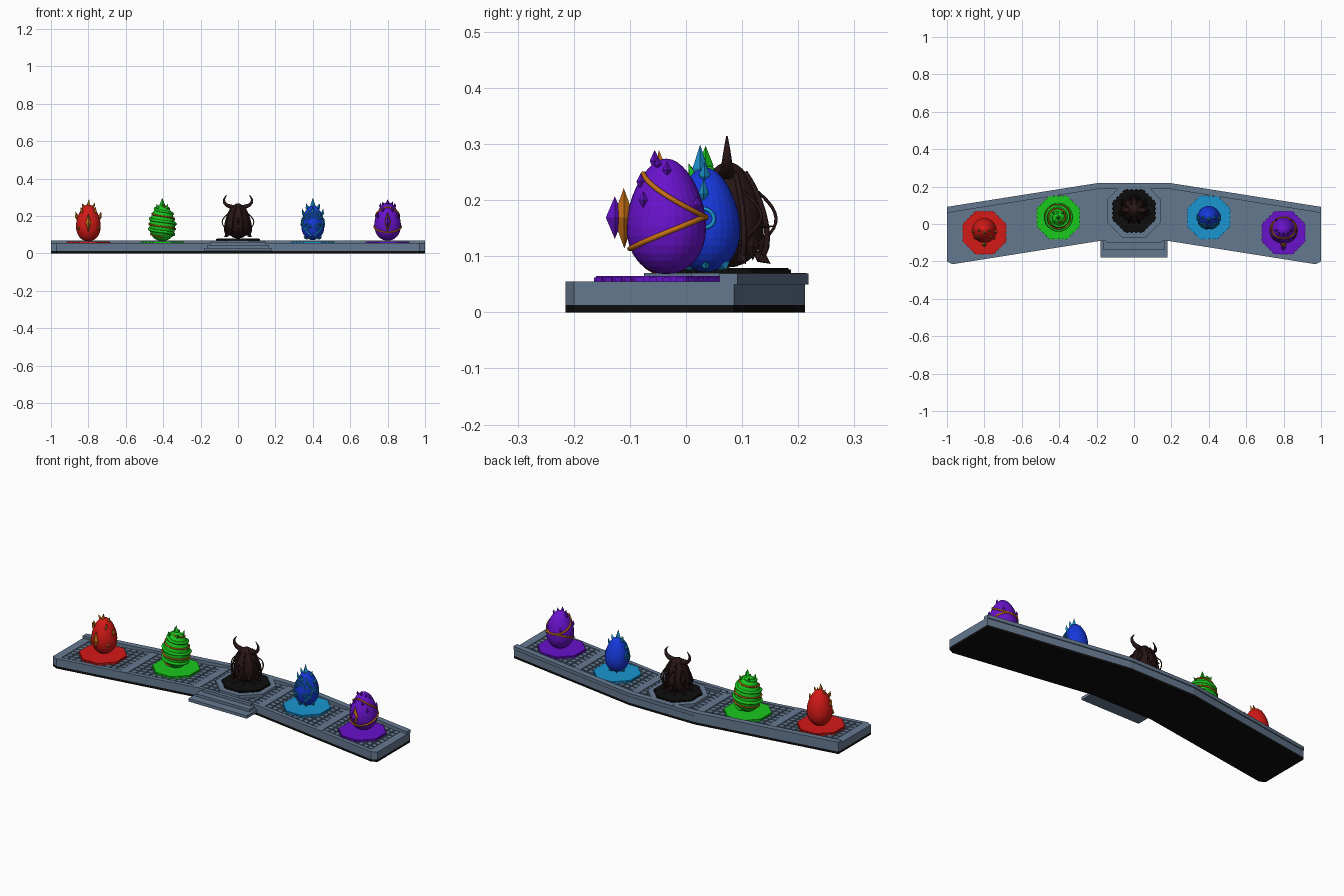
import bpy, bmesh, math
from math import sin, cos, pi
from mathutils import Vector

if "Cube" in bpy.data.objects:
    bpy.data.objects.remove(bpy.data.objects["Cube"])


def material(name, *rgb):
    m = bpy.data.materials.new(name)
    m.use_nodes = True
    m.diffuse_color = (*rgb, 1)
    m.node_tree.nodes["Principled BSDF"].inputs["Base Color"].default_value = (*rgb, 1)
    return m


STONE = material("slate stone", .13, .19, .28)
BLACK = material("black", .004, .004, .004)
RED = material("red", .66, .01, .008)
GREEN = material("green", .01, .58, .012)
CYAN = material("sky blue", .01, .3, .64)
BLUE = material("deep blue", .008, .04, .72)
PURPLE = material("purple", .14, .006, .6)
ORANGE = material("amber", .56, .16, .008)
BROWN = material("dark brown", .022, .008, .008)


def finish(name, bm, mat):
    bmesh.ops.recalc_face_normals(bm, faces=bm.faces)
    me = bpy.data.meshes.new(name)
    bm.to_mesh(me)
    bm.free()
    me.materials.append(mat)
    ob = bpy.data.objects.new(name, me)
    bpy.context.collection.objects.link(ob)
    return ob


def prism(bm, outline, z0, z1):
    low = [bm.verts.new((x, y, z0)) for x, y in outline]
    top = [bm.verts.new((x, y, z1)) for x, y in outline]
    bm.faces.new(low)
    bm.faces.new(top)
    for i in range(len(low)):
        j = (i + 1) % len(low)
        bm.faces.new((low[i], low[j], top[j], top[i]))


def slab(name, outline, z0, z1, mat):
    bm = bmesh.new()
    prism(bm, outline, z0, z1)
    return finish(name, bm, mat)


def octagon(x, y, apothem):
    r = apothem / cos(pi / 8)
    return [(x + r * cos(pi / 8 + i * pi / 4), y + r * sin(pi / 8 + i * pi / 4)) for i in range(8)]


def tube(name, points, radius, mat, taper=False, closed=False):
    cu = bpy.data.curves.new(name, "CURVE")
    cu.dimensions = "3D"
    cu.bevel_depth, cu.bevel_resolution, cu.use_fill_caps = radius, 1, True
    sp = cu.splines.new("POLY")
    sp.points.add(len(points) - 1)
    sp.use_cyclic_u = closed
    for i, p in enumerate(points):
        sp.points[i].co = (*p, 1)
        sp.points[i].radius = 1 - .92 * i / (len(points) - 1) if taper else 1
    ob = bpy.data.objects.new(name, cu)
    cu.materials.append(mat)
    bpy.context.collection.objects.link(ob)
    bpy.ops.object.select_all(action="DESELECT")
    ob.select_set(True)
    bpy.context.view_layer.objects.active = ob
    bpy.ops.object.convert(target="MESH")
    return ob


def crystal(name, centre, length, width, mat, direction=(0, 0, 1), sides=4):
    """Double pointed gem along a direction."""
    bm = bmesh.new()
    tips = [bm.verts.new((0, 0, k * length / 2)) for k in (-1, 1)]
    ring = [bm.verts.new((width * cos(2 * pi * i / sides), width * sin(2 * pi * i / sides), 0)) for i in range(sides)]
    for i in range(sides):
        for tip in tips:
            bm.faces.new((ring[i], ring[(i + 1) % sides], tip))
    ob = finish(name, bm, mat)
    ob.rotation_euler = Vector(direction).to_track_quat("Z", "Y").to_euler()
    ob.location = centre


class Egg:
    def __init__(self, name, x, y, z0, z1, r, mat):
        self.x, self.y, self.z0, self.z1, self.r = x, y, z0, z1, r
        bm = bmesh.new()
        rows = [[bm.verts.new(self.at(2 * pi * i / 28, (1 - cos(pi * k / 18)) / 2)) for i in range(28)]
                for k in range(1, 18)]
        for a, b in zip(rows, rows[1:]):
            for i in range(28):
                j = (i + 1) % 28
                bm.faces.new((a[i], a[j], b[j], b[i]))
        for row, z in ((rows[0], z0), (rows[-1], z1)):
            tip = bm.verts.new((x, y, z))
            for i in range(28):
                bm.faces.new((row[i], row[(i + 1) % 28], tip))
        finish(name, bm, mat)

    def at(self, angle, s, out=0):
        """Surface point: angle 0 is the front, positive to +x; s is height 0..1."""
        c = 1 - 2 * s
        r = self.r * math.sqrt(max(0, 1 - c * c)) * (1 + .2 * c) / 1.02 + out
        return Vector((self.x + r * sin(angle), self.y - r * cos(angle), self.z0 + s * (self.z1 - self.z0)))


# Platform plan: straight centre with two swept wings
def front(x):
    return -.09 - max(0, abs(x) - .18) * .158


def back(x):
    return .212 - max(0, abs(x) - .2) * .158


plan = [(-1, back(1)), (-1, -.2), (-.97, front(.97)), (-.18, -.09), (.18, -.09),
        (.97, front(.97)), (1, -.2), (1, back(1)), (.2, .212), (-.2, .212)]
slab("platform_underside", plan, 0, .013, BLACK)
slab("platform_body", plan, .013, .05, STONE)


def strip(name, xs, lower, upper, z0, z1):
    slab(name, [(x, lower(x)) for x in xs] + [(x, upper(x)) for x in reversed(xs)], z0, z1, STONE)


strip("front_border", [-.97, -.18, .18, .97], front, lambda x: front(x) + .022, .05, .055)
strip("back_rim", [-1, -.2, .2, 1], lambda x: back(x) - .026, lambda x: back(x) + .006, .05, .069)
for s in (-1, 1):
    slab("end_border", [(s, -.2), (s * .97, front(.97)), (s * .955, front(.97) + .02),
                        (s * .955, back(1)), (s, back(1))], .05, .055, STONE)
    for x in (.2, .6):
        strip("cross_beam", [s * x - .022, s * x + .022], front, back, .05, .056)

# Floor tiles in five panels
tiles = bmesh.new()
for x0, x1 in ((-.955, -.622), (-.578, -.222), (-.178, .178), (.222, .578), (.622, .955)):
    for i in range(10):
        for j in range(8):
            w = (x1 - x0) / 10
            xa, xb = x0 + i * w + .003, x0 + (i + 1) * w - .003
            quad = []
            for x, v in ((xa, j + .1), (xb, j + .1), (xb, j + .9), (xa, j + .9)):
                lo, hi = front(x) + .024, back(x) - .028
                quad.append((x, lo + (hi - lo) * v / 8))
            prism(tiles, quad, .049, .054)
finish("floor_tiles", tiles, STONE)

# Entrance steps
for w, y, z0, z1 in ((.18, -.18, .014, .03), (.165, -.135, .03, .045), (.15, -.1, .045, .06)):
    slab("entrance_step", [(-w, y), (w, y), (w, -.08), (-w, -.08)], z0, z1, STONE)


# Pedestals with toothed edges
def pedestal(name, x, y, a, z0, z1, mat):
    slab(name, octagon(x, y, a), z0, z1, mat)
    bm = bmesh.new()
    pts = [Vector(p) for p in octagon(x, y, a + .004)]
    for p, q in zip(pts, pts[1:] + pts[:1]):
        d = q - p
        n = Vector((-d.y, d.x)).normalized() * .012
        for k in range(4):
            u, v = p + d * (k + .2) / 4, p + d * (k + .8) / 4
            prism(bm, [u, v, v + n, u + n], z0, z1 - .003)
    finish(name + "_teeth", bm, mat)


slab("centre_dais", octagon(0, .07, .145), .05, .07, STONE)
pedestal("black_pedestal", 0, .07, .113, .07, .079, BLACK)
pedestal("red_pedestal", -.8, -.047, .113, .05, .065, RED)
pedestal("green_pedestal", -.405, .035, .113, .05, .065, GREEN)
pedestal("blue_pedestal", .4, .035, .113, .05, .065, CYAN)
pedestal("purple_pedestal", .8, -.047, .113, .05, .065, PURPLE)

# Red egg with amber gems and flame tips
egg = Egg("red_egg", -.8, -.035, .065, .262, .066, RED)
crystal("red_front_gem", egg.at(0, .5, .01), .1, .016, ORANGE)
for s in (-1, 1):
    crystal("red_side_flame", egg.at(s * 1.45, .66, .004), .06, .011, ORANGE, (s * .25, 0, 1))
    crystal("red_brow_flame", egg.at(s * .8, .82, .006), .05, .009, ORANGE, (s * .2, -.1, 1))
    crystal("red_low_gem", egg.at(s * .9, .35, .002), .03, .008, ORANGE)
    crystal("red_crown_flame", egg.at(s * 1.57, .94), .045, .009, ORANGE, (s * .5, 0, 1))
crystal("red_top_flame", egg.at(0, .99), .06, .011, ORANGE, (.15, -.1, 1))

# Green egg with spiral vines
egg = Egg("green_egg", -.405, .035, .065, .262, .069, GREEN)
for name, mat, turn, rad in (("amber_spiral", ORANGE, 0, .0045), ("green_spiral", GREEN, pi, .008)):
    path = [egg.at(turn - 2 * pi * 3 * i / 90, .12 + .84 * i / 90, .002) for i in range(91)]
    tube(name, path, rad, mat)
crystal("green_top_gem", egg.at(0, 1), .07, .014, GREEN)
for i in range(4):
    a = pi / 4 + i * pi / 2
    crystal("green_crown_gem", egg.at(a, .92, .003), .045, .009, GREEN, (sin(a) * .5, -cos(a) * .5, 1))

# Blue egg with swirls, crown and clawed foot
egg = Egg("blue_egg", .4, .035, .072, .258, .062, BLUE)
for s in (-1, 1):
    for ca, cs in ((.5, .66), (.6, .36), (1.5, .5)):
        swirl = [egg.at(s * (ca + (.08 + .36 * i / 24) * cos(i * .4)), cs + (.02 + .11 * i / 24) * sin(i * .4), .001)
                 for i in range(25)]
        tube("blue_swirl", swirl, .0035, CYAN)
    tube("blue_long_vine", [egg.at(s * (.15 + .9 * sin(i * .26)), .12 + .07 * i, .001) for i in range(12)], .004, CYAN)
    crystal("blue_side_spike", egg.at(s * 1.5, .76, .004), .055, .009, CYAN, (s * .25, 0, 1))
    crystal("blue_crown_spike", egg.at(s * 1.5, .93, .003), .05, .01, CYAN, (s * .35, 0, 1))
crystal("blue_top_spike", egg.at(0, .99), .085, .014, CYAN)
crystal("blue_brow_gem", egg.at(0, .82, .003), .05, .009, CYAN)
for i in range(6):
    a = pi / 6 + i * pi / 3
    crystal("blue_foot_claw", egg.at(a, .06, .004), .03, .008, CYAN, (sin(a), -cos(a), .7))

# Purple egg with crossing amber bands and gems
egg = Egg("purple_egg", .8, -.035, .068, .274, .071, PURPLE)
for name, mid, swing in (("upper_band", .68, .19), ("lower_band", .36, -.14)):
    tube(name, [egg.at(2 * pi * i / 48, mid + swing * cos(2 * pi * i / 48), .001) for i in range(48)],
         .0048, ORANGE, closed=True)
crystal("purple_front_gem", egg.at(0, .49, .022), .076, .016, PURPLE)
crystal("purple_gem_setting", egg.at(0, .49, .006), .105, .019, ORANGE)
for a, s in ((.9, .64), (1.6, .9), (-.9, .64), (-1.6, .9), (.5, .8), (-.5, .8), (2.5, .6), (-2.5, .6)):
    crystal("purple_small_gem", egg.at(a, s, .003), .032, .008, PURPLE)
crystal("purple_top_gem", egg.at(0, .98, .005), .04, .009, PURPLE)
for s in (-1, 1):
    crystal("purple_crown_gem", egg.at(s, .95, .003), .03, .007, PURPLE, (s * .3, 0, 1))

# Dark egg with horns, ribs, claws and tendrils
egg = Egg("dark_egg", 0, .075, .08, .268, .064, BROWN)
for s in (-1, 1):
    horn = [(.02, .245), (.04, .25), (.06, .258), (.073, .272), (.075, .288), (.068, .302), (.058, .314)]
    tube("dark_horn", [(s * x, .073, z) for x, z in horn], .016, BROWN, taper=True)
    for a in (1.2, 2.1, 2.9):
        loop = [egg.at(s * (a + .25 * sin(i * pi / 8)), .72 - .05 * i, .002 + .02 * sin(i * pi / 10)) for i in range(11)]
        tube("dark_tendril", loop, .003, BROWN)
    crystal("dark_side_spike", egg.at(s * 2.7, .39, .01), .04, .003, BROWN, (s * .4, 1, 0))
for i in range(8):
    a = pi / 8 + i * pi / 4
    rib = [egg.at(a, .9 - .08 * k, .001 + .022 * (k / 10) ** 2) for k in range(11)]
    tube("dark_rib", rib, .005, BROWN)
    crystal("dark_foot_claw", egg.at(a, .1, .02), .045, .011, BROWN, (sin(a) * .6, -cos(a) * .6, -.4), 5)
    crystal("dark_base_thorn", egg.at(a + pi / 8, .2, .006), .05, .012, BROWN)
crystal("dark_front_gem", egg.at(0, .5, .004), .05, .011, BROWN)
